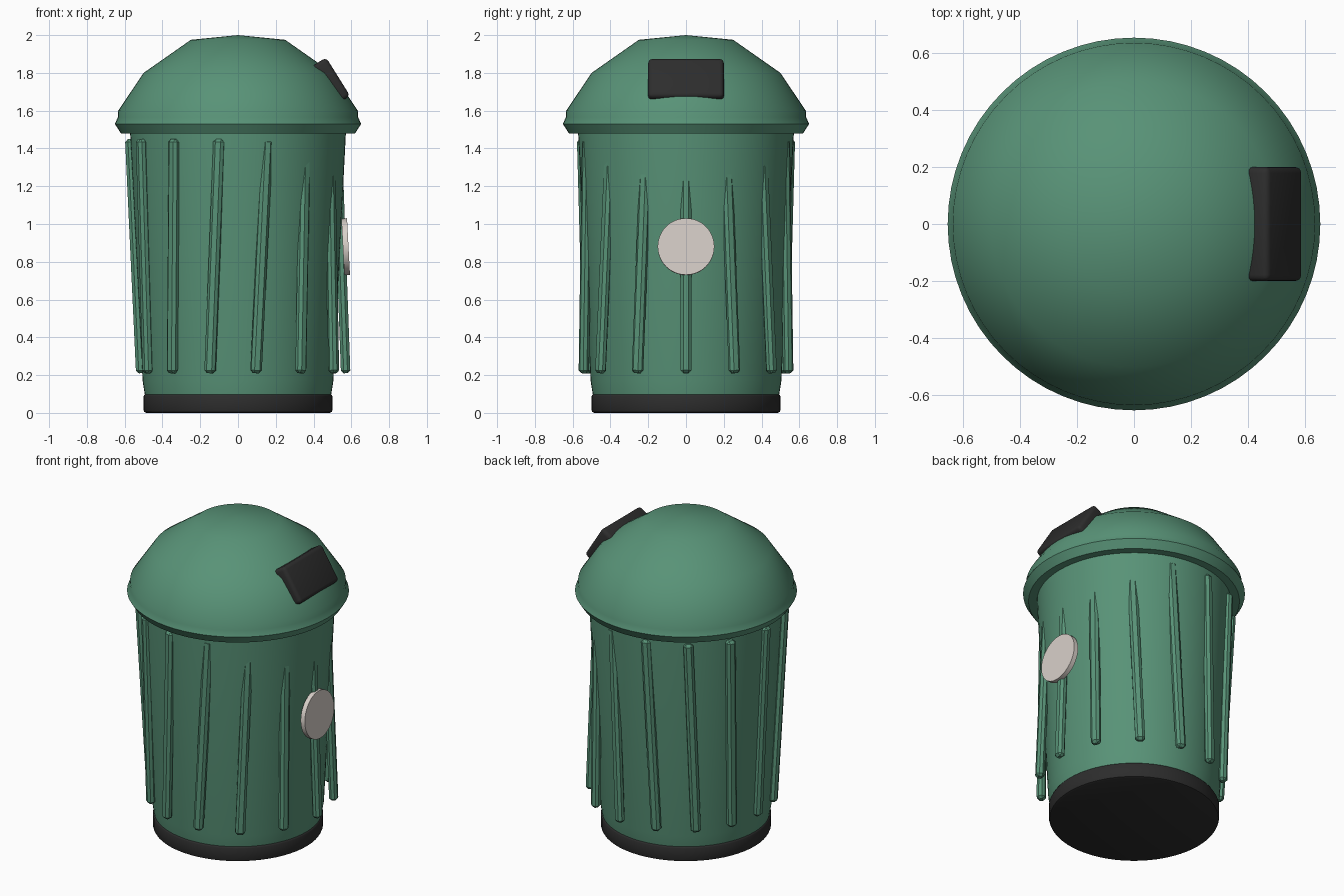
import bpy, bmesh, math
from mathutils import Vector, Matrix

if "Cube" in bpy.data.objects:
    bpy.data.objects.remove(bpy.data.objects["Cube"])

SEG = 64


def material(name, rgb):
    m = bpy.data.materials.new(name)
    m.diffuse_color = (*rgb, 1)
    m.use_nodes = True
    m.node_tree.nodes["Principled BSDF"].inputs["Base Color"].default_value = m.diffuse_color
    return m


green = material("green", (0.098, 0.29, 0.185))
black = material("black", (0.026, 0.026, 0.026))
beige = material("pale beige", (0.69, 0.63, 0.585))


def finish(name, bm, mat, angle=40):
    bmesh.ops.recalc_face_normals(bm, faces=bm.faces[:])
    mesh = bpy.data.meshes.new(name)
    bm.to_mesh(mesh)
    bm.free()
    mesh.materials.append(mat)
    ob = bpy.data.objects.new(name, mesh)
    bpy.context.collection.objects.link(ob)
    bpy.ops.object.select_all(action='DESELECT')
    ob.select_set(True)
    bpy.context.view_layer.objects.active = ob
    bpy.ops.object.shade_smooth_by_angle(angle=math.radians(angle))
    return ob


def lathe(name, profile, mat, angle=40):
    # spin an (r, z) profile around the z axis
    bm = bmesh.new()
    vs = [bm.verts.new((r, 0, z)) for r, z in profile]
    es = [bm.edges.new(p) for p in zip(vs, vs[1:])]
    bmesh.ops.spin(bm, geom=vs + es, cent=(0, 0, 0), axis=(0, 0, 1),
                   angle=math.tau, steps=SEG)
    bmesh.ops.remove_doubles(bm, verts=bm.verts[:], dist=0.0005)
    return finish(name, bm, mat, angle)


def rounded_box(bm, size, bevel, segments):
    bmesh.ops.create_cube(bm, size=1)
    bmesh.ops.scale(bm, vec=size, verts=bm.verts[:])
    bmesh.ops.bevel(bm, geom=bm.edges[:], offset=bevel, segments=segments,
                    profile=0.5, affect='EDGES')


# Base ring, tapered body and domed lid
lathe("base", [(0, 0), (0.485, 0), (0.496, 0.005), (0.5, 0.015), (0.5, 0.088),
               (0.496, 0.096), (0.487, 0.1), (0, 0.1)], black)
lathe("body", [(0, 0.095), (0.493, 0.095), (0.505, 0.17), (0.572, 1.5), (0, 1.5)], green)
lathe("lid", [(0, 1.48), (0.62, 1.48), (0.652, 1.53), (0.636, 1.565), (0.634, 1.6),
              (0.5, 1.8), (0.25, 1.975), (0, 2.0)], green)

# Leaning ribs: bottom and top centres for one side, mirrored across y = 0
RIBS = [((0.57, 0), (0.525, 0)), ((0.507, 0.257), (0.485, 0.21)),
        ((0.332, 0.453), (0.355, 0.40)), ((0.095, 0.541), (0.155, 0.523)),
        ((-0.148, 0.516), (-0.10, 0.55)), ((-0.348, 0.395), (-0.338, 0.46)),
        ((-0.477, 0.211), (-0.513, 0.277)), ((-0.515, 0), (-0.573, 0))]
Z0, Z1 = 0.21, 1.45
for i, (b, t) in enumerate(RIBS):
    for side in ((1,) if b[1] == 0 else (1, -1)):
        lo = Vector((b[0], b[1] * side, Z0))
        hi = Vector((t[0], t[1] * side, Z1))
        up = (hi - lo).normalized()
        out = Vector((lo.x + hi.x, lo.y + hi.y, 0))
        tan = up.cross(out).normalized()
        out = tan.cross(up)
        bm = bmesh.new()
        rounded_box(bm, (0.05, 0.058, (hi - lo).length), 0.015, 1)
        rot = Matrix((out, tan, up)).transposed().to_4x4()
        bm.transform(Matrix.Translation((lo + hi) / 2) @ rot)
        finish(f"rib_{i}_{'back' if side > 0 else 'front'}", bm, green, 30)

# Dark flap set into the lid on the right
bm = bmesh.new()
rounded_box(bm, (0.10, 0.40, 0.24), 0.022, 3)
bm.transform(Matrix.Translation((0.4875, 0, 1.7535)) @ Matrix.Rotation(-math.radians(32), 4, 'Y'))
finish("lid_flap", bm, black)

# Round plate on the right side of the body
bm = bmesh.new()
bmesh.ops.create_cone(bm, cap_ends=True, segments=48, radius1=0.15, radius2=0.15, depth=0.03)
bm.transform(Matrix.Translation((0.57, 0, 0.88)) @ Matrix.Rotation(math.radians(87), 4, 'Y'))
finish("round_plate", bm, beige)
